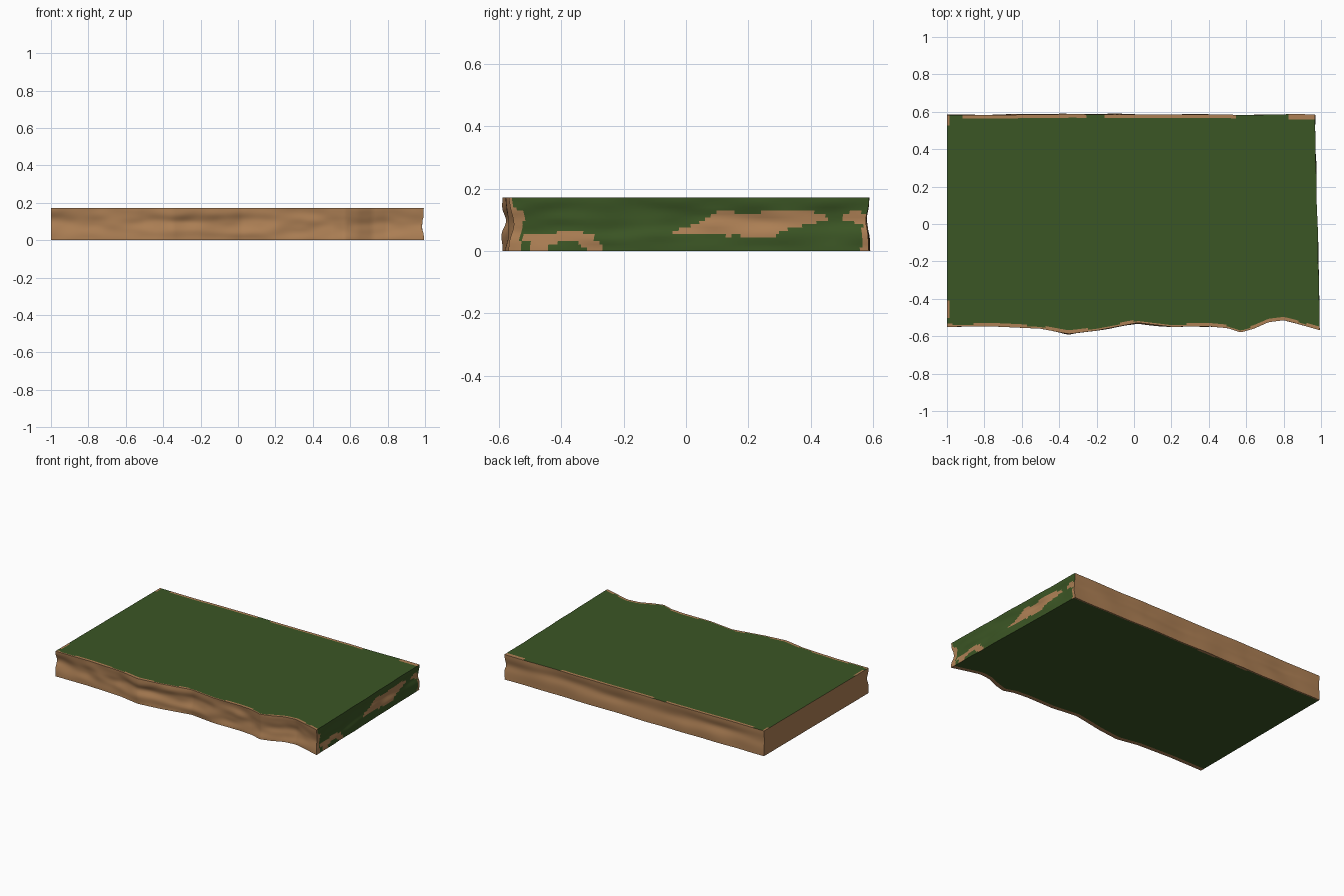
import bpy, bmesh, math
from mathutils import noise, Vector

if "Cube" in bpy.data.objects:
    bpy.data.objects.remove(bpy.data.objects["Cube"])

H = 0.172
NU, NV, NW = 140, 120, 16
# live front edge as seen from the top
FRONT = [(-1, -.55), (-.75, -.548), (-.5, -.56), (-.35, -.588), (-.2, -.57), (.02, -.528),
         (.2, -.55), (.4, -.548), (.5, -.557), (.57, -.58), (.64, -.56), (.72, -.525),
         (.8, -.515), (.86, -.53), (1, -.57)]
# bare wood patches on the right end, outlines in y, z
PATCHES = [
    [(-.07, .05), (.05, .095), (.11, .132), (.16, .122), (.4, .128), (.47, .105), (.3, .062), (.28, .042), (.08, .053)],
    [(-.54, .045), (-.48, .06), (-.42, .055), (-.38, .07), (-.3, .05), (-.26, .0), (-.31, .0),
     (-.36, .035), (-.43, .025), (-.45, 0), (-.5, 0), (-.5, .03)],
    [(.5, .11), (.53, .128), (.6, .12), (.6, 0), (.565, 0), (.565, .085), (.51, .098)],
    [(-.6, 0), (-.53, 0), (-.53, .06), (-.51, .12), (-.55, .14), (-.555, .172), (-.6, .172)]]


def lerp_table(t, x):
    for (a, p), (b, q) in zip(t, t[1:]):
        if x <= b:
            k = max(0, (x - a) / (b - a))
            return p + (q - p) * k
    return t[-1][1]


def n(x, z, seed, fx=3.0, fz=14.0):
    return noise.noise(Vector((x * fx, z * fz, seed)))


def groove(w, c=.55, s=.22):
    return math.exp(-((w - c) / s) ** 2)


def pos(u, v, w):
    z = w * H
    mid = math.sin(math.pi * w)
    # right end, slightly slanted and rough
    r = .994 - .028 * v + .008 * n(v * 1.2, z, 7.3, 6, 25) * (.4 + mid) - .008 * groove(w)
    x = -1 + u * (r + 1)
    front = lerp_table(FRONT, x) + .016 * mid * (n(x, z, 2.1) + .5 * n(x, z, 5.7, 9, 20))
    front += .014 * groove(w) * (.4 + .6 * abs(x))
    back = .586 + .006 * n(x, z, 9.4, 5, 10) - .016 * groove(w, .6) * (.6 + .4 * n(x, z, 4.2))
    return Vector((x, front + (back - front) * v, z))


def inside(poly, y, z):
    hit = False
    for (a, b), (c, d) in zip(poly, poly[1:] + poly[:1]):
        if (b > z) != (d > z) and y < (c - a) * (z - b) / (d - b) + a:
            hit = not hit
    return hit


def colour(side, c):
    """0 = green, 1 = wood"""
    if side in ("front", "back", "left"):
        return 1
    if side == "right":
        y, z = c.y + .008 * n(c.y, c.z, 1, 40, 80), c.z + .004 * n(c.y, c.z, 3, 40, 80)
        return int(any(inside(p, y, z) for p in PATCHES))
    # bark rim on top and underside
    df = c.y - lerp_table(FRONT, c.x)
    db = .586 - c.y
    if side == "bottom":
        return int(df < .026 or db < .012)
    rim_f = .016 + .014 * n(c.x, 0, 6.5, 6)
    rim_b = .02 if (-.92 < c.x < -.26 or -.15 < c.x < .55) else (.03 if c.x > .83 else 0)
    rim_l = c.x < -.985 and (-.5 < c.y < -.41 or c.y > .53)
    return int(df < rim_f or db < rim_b or rim_l)


bm = bmesh.new()


def sheet(side, na, nb, f, flip):
    g = [[bm.verts.new(f(i / na, j / nb)) for j in range(nb + 1)] for i in range(na + 1)]
    for i in range(na):
        for j in range(nb):
            q = [g[i][j], g[i + 1][j], g[i + 1][j + 1], g[i][j + 1]]
            face = bm.faces.new(q[::-1] if flip else q)
            face.material_index = colour(side, face.calc_center_median())


# six sides of the slab
sheet("front", NU, NW, lambda a, b: pos(a, 0, b), False)
sheet("back", NU, NW, lambda a, b: pos(a, 1, b), True)
sheet("left", NV, NW, lambda a, b: pos(0, a, b), True)
sheet("right", NV, NW, lambda a, b: pos(1, a, b), False)
sheet("bottom", NU, NV, lambda a, b: pos(a, b, 0), True)
sheet("top", NU, NV, lambda a, b: pos(a, b, 1), False)
bmesh.ops.remove_doubles(bm, verts=bm.verts, dist=1e-5)
bmesh.ops.recalc_face_normals(bm, faces=bm.faces)

mesh = bpy.data.meshes.new("wood_slab")
bm.to_mesh(mesh)
bm.free()
slab = bpy.data.objects.new("wood_slab", mesh)
bpy.context.collection.objects.link(slab)
for name, col in (("moss green", (.044, .092, .018, 1)), ("bare wood", (.42, .215, .09, 1))):
    m = bpy.data.materials.new(name)
    m.diffuse_color = col
    m.use_nodes = True
    m.node_tree.nodes["Principled BSDF"].inputs["Base Color"].default_value = m.diffuse_color
    mesh.materials.append(m)
bpy.context.view_layer.objects.active = slab
slab.select_set(True)
bpy.ops.object.shade_smooth_by_angle(angle=math.radians(30))
